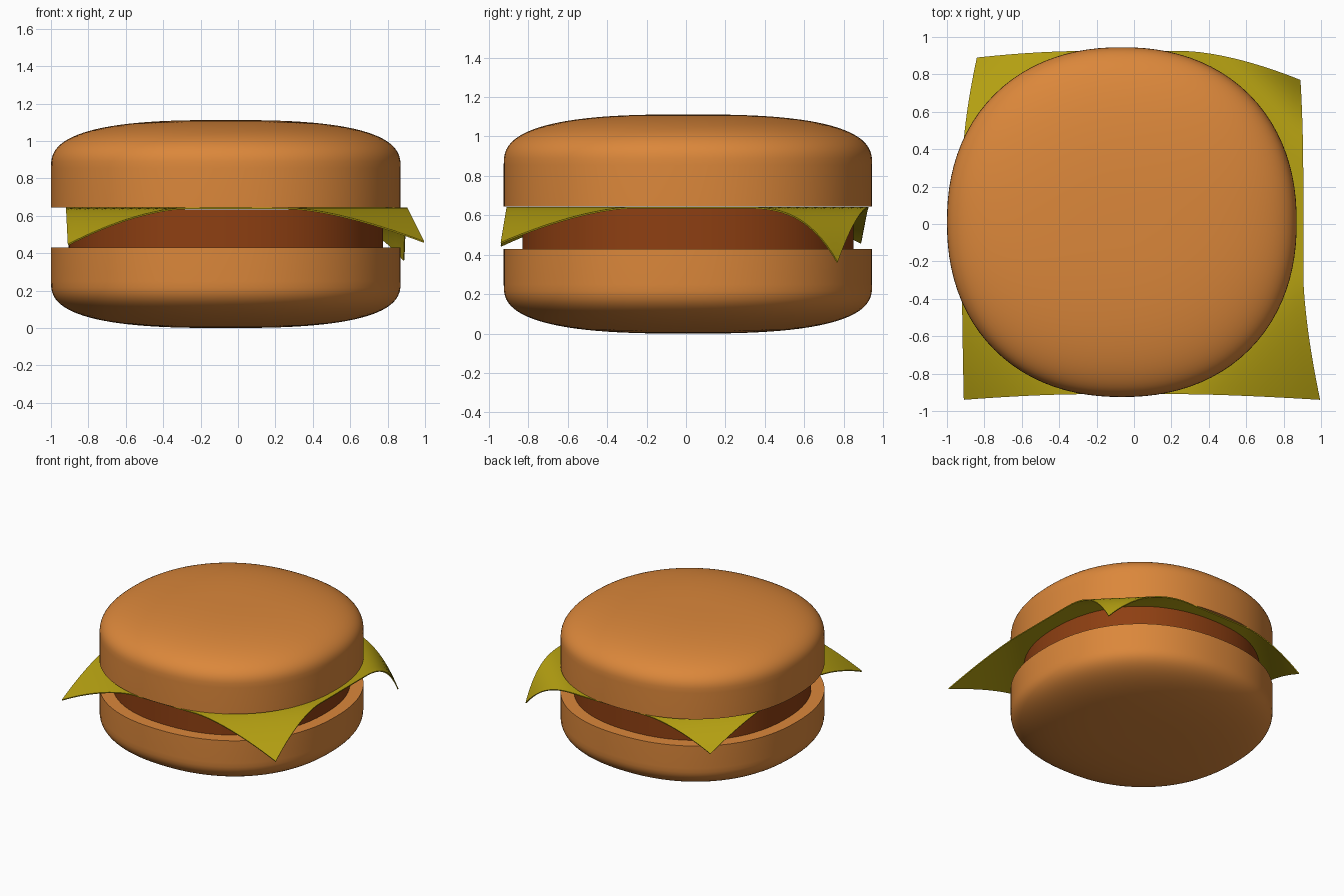
import bpy, bmesh, math

if "Cube" in bpy.data.objects:
    bpy.data.objects.remove(bpy.data.objects["Cube"])

CX, CY = -0.065, 0.01
SEG = 96
SQUARENESS = 2.2          # plan outline is a slightly squared circle


def material(name, rgb):
    m = bpy.data.materials.new(name)
    m.diffuse_color = (*rgb, 1)
    m.use_nodes = True
    m.node_tree.nodes["Principled BSDF"].inputs["Base Color"].default_value = m.diffuse_color
    return m


def finish(bm, name, mat):
    me = bpy.data.meshes.new(name)
    bm.to_mesh(me)
    bm.free()
    ob = bpy.data.objects.new(name, me)
    bpy.context.collection.objects.link(ob)
    me.materials.append(mat)
    bpy.ops.object.select_all(action='DESELECT')
    bpy.context.view_layer.objects.active = ob
    ob.select_set(True)
    return ob


def smooth():
    bpy.ops.object.shade_smooth_by_angle(angle=math.radians(35))


def lathe(name, profile, mat):
    """Spin an (r, z) profile that starts and ends on the axis."""
    bm = bmesh.new()
    vs = [bm.verts.new((r, 0, z)) for r, z in profile]
    es = [bm.edges.new(p) for p in zip(vs, vs[1:])]
    bmesh.ops.spin(bm, geom=vs + es, cent=(0, 0, 0), axis=(0, 0, 1),
                   angle=math.tau, steps=SEG, use_duplicate=False)
    bmesh.ops.remove_doubles(bm, verts=bm.verts, dist=1e-4)
    # push the diagonals out a little
    for v in bm.verts:
        r = math.hypot(v.co.x, v.co.y)
        if r > 1e-4:
            c, s = abs(v.co.x) / r, abs(v.co.y) / r
            k = (c ** SQUARENESS + s ** SQUARENESS) ** (-1 / SQUARENESS)
            v.co.x *= k
            v.co.y *= k
    bmesh.ops.recalc_face_normals(bm, faces=bm.faces)
    ob = finish(bm, name, mat)
    ob.location = (CX, CY, 0)
    smooth()


def bun_profile(z_flat, z_wall, z_tip, radius=0.935, n=2.75, steps=24):
    """Flat cut face, straight wall, then a superellipse dome."""
    pts = [(0, z_flat), (radius, z_flat)]
    for i in range(steps + 1):
        a = math.pi / 2 * i / steps
        r = radius * max(math.cos(a), 0) ** (2 / n)
        z = z_wall + (z_tip - z_wall) * math.sin(a) ** (2 / n)
        pts.append((r if i < steps else 0, z))
    return pts


bun = material("bun", (0.71, 0.243, 0.043))
meat = material("meat", (0.27, 0.05, 0.006))
yellow = material("cheese", (0.47, 0.36, 0.006))

# Buns and patty
lathe("bottom_bun", bun_profile(0.43, 0.25, 0.0), bun)
lathe("top_bun", bun_profile(0.645, 0.855, 1.112), bun)
lathe("patty", [(0, 0.425), (0.84, 0.425), (0.84, 0.634), (0, 0.634)], meat)

# Cheese slice: square sheet whose corners sag; sign u, v -> (dx, dy, dz, power)
CORNERS = {(-1, -1): (0.01, -0.03, -0.195, 1.65),
           (1, -1): (0.09, -0.03, -0.18, 1.65),
           (1, 1): (-0.015, -0.155, -0.28, 2.5),
           (-1, 1): (0.08, -0.035, -0.18, 1.65)}
N = 40


def cheese_point(i, j):
    u, v = 2 * i / N - 1, 2 * j / N - 1
    x = -0.0075 + 0.9125 * u
    y = 0.0075 + 0.9175 * v
    dx, dy, dz, p = CORNERS[(1 if u > 0 else -1, 1 if v > 0 else -1)]
    s = max(0, abs(u) + abs(v) - 1.3) / 0.7
    return (x + dx * s ** 1.6, y + dy * s ** 1.6, 0.643 + dz * s ** p)


bm = bmesh.new()
grid = [[bm.verts.new(cheese_point(i, j)) for j in range(N + 1)] for i in range(N + 1)]
for i in range(N):
    for j in range(N):
        bm.faces.new((grid[i][j], grid[i + 1][j], grid[i + 1][j + 1], grid[i][j + 1]))
cheese = finish(bm, "cheese_slice", yellow)
solid = cheese.modifiers.new("thickness", 'SOLIDIFY')
solid.thickness = 0.008
solid.offset = -1
bpy.ops.object.modifier_apply(modifier=solid.name)
smooth()
